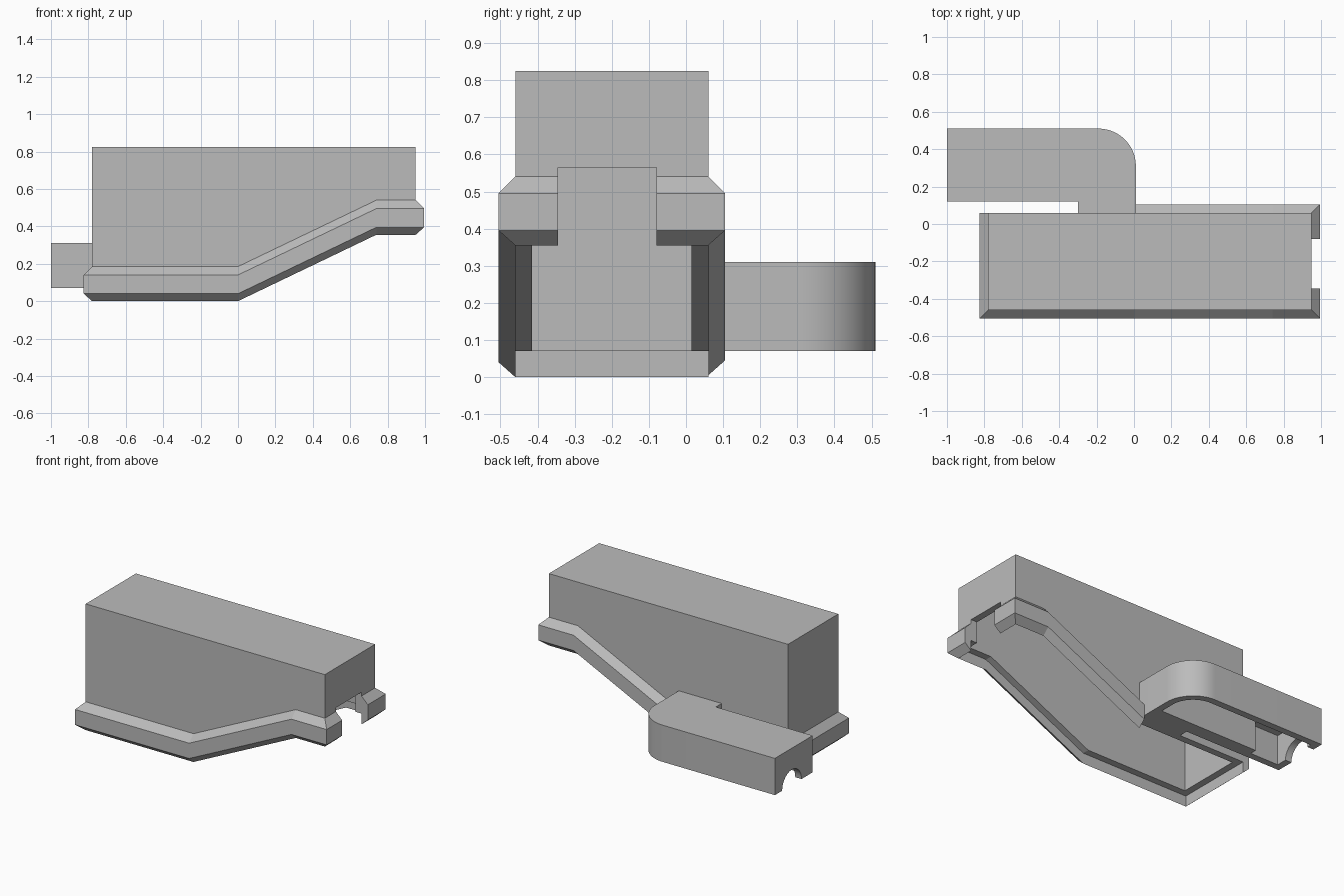
import bpy, bmesh, math
from mathutils import Vector

cube = bpy.data.objects.get("Cube")
if cube:
    bpy.data.objects.remove(cube)

grey = bpy.data.materials.new("plain_grey")
grey.use_nodes = True
COLOUR = (0.5, 0.5, 0.5, 1)
grey.diffuse_color = COLOUR
grey.node_tree.nodes["Principled BSDF"].inputs["Base Color"].default_value = COLOUR

FRONT, BACK, RIGHT, LEFT, TOP = -0.46, 0.06, -0.78, 0.95, 0.825
WALL, RIM = 0.045, 0.045


def finish(name, bm):
    bmesh.ops.recalc_face_normals(bm, faces=bm.faces)
    mesh = bpy.data.meshes.new(name)
    bm.to_mesh(mesh)
    bm.free()
    ob = bpy.data.objects.new(name, mesh)
    bpy.context.collection.objects.link(ob)
    mesh.materials.append(grey)
    return ob


def prism(name, points, offset):
    """Extrude a flat outline along an offset vector."""
    bm = bmesh.new()
    face = bm.faces.new([bm.verts.new(p) for p in points])
    new = bmesh.ops.extrude_face_region(bm, geom=[face])["geom"]
    moved = [v for v in new if isinstance(v, bmesh.types.BMVert)]
    bmesh.ops.translate(bm, verts=moved, vec=offset)
    return finish(name, bm)


def cut(ob, cutter):
    """Subtract a helper solid, then discard it."""
    cutter.hide_render = True
    mod = ob.modifiers.new("cut", "BOOLEAN")
    mod.operation, mod.solver, mod.object = "DIFFERENCE", "EXACT", cutter
    bpy.context.view_layer.objects.active = ob
    bpy.ops.object.modifier_apply(modifier=mod.name)
    bpy.data.objects.remove(cutter)


def base(x):
    """Height of the lower edge: level, sloping, level."""
    return 0.355 * min(max(x / 0.74, 0), 1)


def sweep_rim(name, path):
    """Carry the chamfered rim section along a mitred plan path."""
    section = [(0, 0), (RIM, 0.04), (RIM, 0.14), (0, 0.185)]
    bm = bmesh.new()
    rings = []
    for i, (x, y) in enumerate(path):
        here = Vector((x, y))
        dirs = []
        if i > 0:
            dirs.append((here - Vector(path[i - 1])).normalized())
        if i < len(path) - 1:
            dirs.append((Vector(path[i + 1]) - here).normalized())
        sides = [Vector((d.y, -d.x)) for d in dirs]
        out = sides[0]
        if len(sides) == 2 and sides[0].dot(sides[1]) < 0.5:
            out = sides[0] + sides[1]
        rings.append([bm.verts.new((x + out.x * d, y + out.y * d, base(x) + h))
                      for d, h in section])
    n = len(section)
    for a, b in zip(rings, rings[1:]):
        for k in range(n):
            bm.faces.new((a[k], a[(k + 1) % n], b[(k + 1) % n], b[k]))
    bm.faces.new(rings[0])
    bm.faces.new(rings[-1])
    return finish(name, bm)


# Hollow housing, open underneath, with a doorway in its left end
lift = 0.07
outline = [(RIGHT, lift), (0, lift), (0.74, 0.355 + lift),
           (LEFT, 0.355 + lift), (LEFT, TOP), (RIGHT, TOP)]
housing = prism("housing", [(x, FRONT, z) for x, z in outline], (0, BACK - FRONT, 0))
x0, x1, z1 = RIGHT + WALL, LEFT - WALL, TOP - WALL
cut(housing, prism("cavity", [(x0, FRONT + WALL, -1), (x1, FRONT + WALL, -1),
                              (x1, FRONT + WALL, z1), (x0, FRONT + WALL, z1)],
                   (0, BACK - FRONT - 2 * WALL, 0)))
DOOR = (-0.345, -0.08)
cut(housing, prism("doorway", [(0.8, DOOR[0], 0), (1.2, DOOR[0], 0),
                               (1.2, DOOR[0], 0.565), (0.8, DOOR[0], 0.565)],
                   (0, DOOR[1] - DOOR[0], 0)))

# Chamfered rim around the lower edge, broken at the doorway and the arm
sweep_rim("front_rim", [(RIGHT, BACK), (RIGHT, FRONT), (0, FRONT), (0.74, FRONT),
                        (LEFT, FRONT), (LEFT, DOOR[0])])
sweep_rim("back_rim", [(LEFT, DOOR[1]), (LEFT, BACK), (0.74, BACK), (0.01, BACK)])


def corner(inset):
    """Rounded outer corner of the side arm."""
    r = 0.2 - inset
    return [(-0.19 + r * math.cos(t * math.pi / 32), 0.31 + r * math.sin(t * math.pi / 32))
            for t in range(17)]


# Side arm: rounded hollow channel, open underneath
plan = [(-1, 0.12), (-0.3, 0.12), (-0.3, BACK), (0.01, BACK)] + corner(0) + [(-1, 0.51)]
arm = prism("side_arm", [(x, y, 0.07) for x, y in plan], (0, 0, 0.24))
hollow = [(-0.955, 0.165), (-0.75, 0.165), (-0.75, 0.21), (-0.035, 0.21)]
hollow += corner(WALL) + [(-0.955, 0.465)]
cut(arm, prism("arm_cavity", [(x, y, -0.1) for x, y in hollow], (0, 0, 0.365)))

# Arched outlet in the end of the arm
arch = [(-1.1, 0.335 + 0.1 * math.cos(a * math.pi / 16), 0.07 + 0.1 * math.sin(a * math.pi / 16))
        for a in range(32)]
cut(arm, prism("arch_cutter", arch, (0.2, 0, 0)))

bpy.ops.object.select_all(action="DESELECT")
arm.select_set(True)
bpy.context.view_layer.objects.active = arm
bpy.ops.object.shade_smooth_by_angle(angle=math.radians(30))
